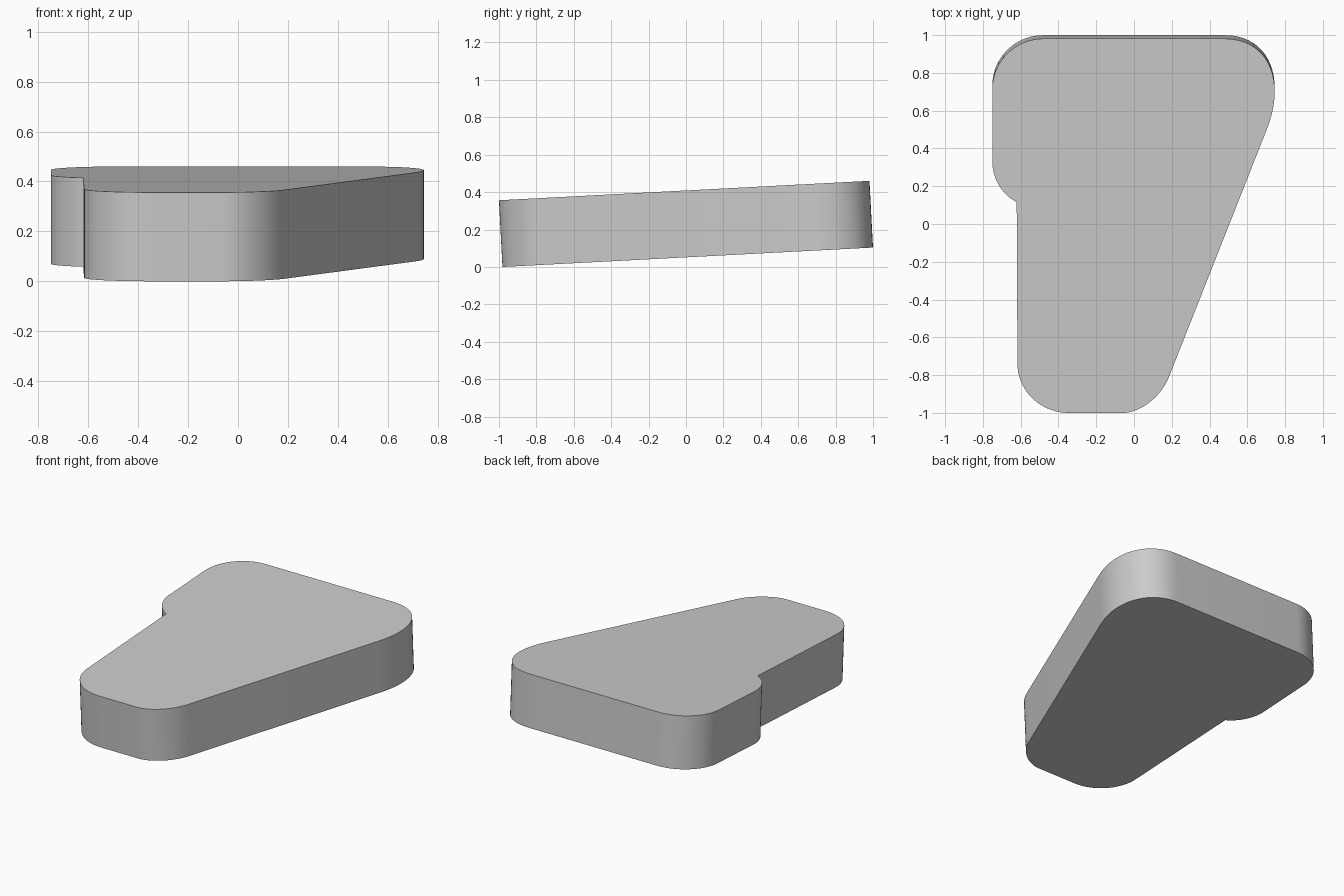
import bpy
import bmesh
import math
from mathutils import Vector
from mathutils.geometry import interpolate_bezier

if "Cube" in bpy.data.objects:
    bpy.data.objects.remove(bpy.data.objects["Cube"], do_unlink=True)

THICKNESS = 0.357
TILT = math.radians(3)
STEPS = 20

# Rounded corners, counter-clockwise: start, sharp corner, end, handle strength
CORNERS = [
    ((-0.617, -0.74), (-0.617, -1.0), (-0.345, -1.0), 0.55),
    ((-0.06, -1.0), (0.11, -1.0), (0.185, -0.81), 0.55),
    ((0.704, 0.503), (0.893, 0.981), (0.48, 0.981), 0.55),
    ((-0.48, 0.981), (-0.75, 0.981), (-0.75, 0.715), 0.55),
    ((-0.75, 0.33), (-0.75, 0.184), (-0.621, 0.115), 0.61),
]


def rounded(start, corner, end, strength):
    a, c, b = Vector(start), Vector(corner), Vector(end)
    return interpolate_bezier(a, a.lerp(c, strength), b.lerp(c, strength), b, STEPS)


# Single flat grey
grey = bpy.data.materials.new("light_grey")
grey.use_nodes = True
colour = (0.6, 0.6, 0.6, 1)
grey.diffuse_color = colour
grey.node_tree.nodes["Principled BSDF"].inputs["Base Color"].default_value = colour

# Outline of the slab, measured along its sloping face
bm = bmesh.new()
half = THICKNESS / 2
shift = half * math.sin(TILT)
outline = []
for corner in CORNERS:
    for p in rounded(*corner):
        outline.append(bm.verts.new((p.x, (p.y + shift) / math.cos(TILT), -half)))
base = bm.faces.new(outline)

# Raise the outline into a solid
raised = bmesh.ops.extrude_face_region(bm, geom=[base], use_keep_orig=True)
top_verts = [g for g in raised["geom"] if isinstance(g, bmesh.types.BMVert)]
bmesh.ops.translate(bm, verts=top_verts, vec=(0, 0, THICKNESS))
bmesh.ops.recalc_face_normals(bm, faces=bm.faces)

mesh = bpy.data.meshes.new("tilted_slab")
bm.to_mesh(mesh)
bm.free()
mesh.materials.append(grey)

# Tilt the slab up towards the back, with its front edge on the ground
slab = bpy.data.objects.new("tilted_slab", mesh)
bpy.context.collection.objects.link(slab)
slab.rotation_euler.x = TILT
slab.location.z = 0.23

bpy.ops.object.select_all(action="DESELECT")
slab.select_set(True)
bpy.context.view_layer.objects.active = slab
bpy.ops.object.shade_smooth_by_angle(angle=math.radians(30))
